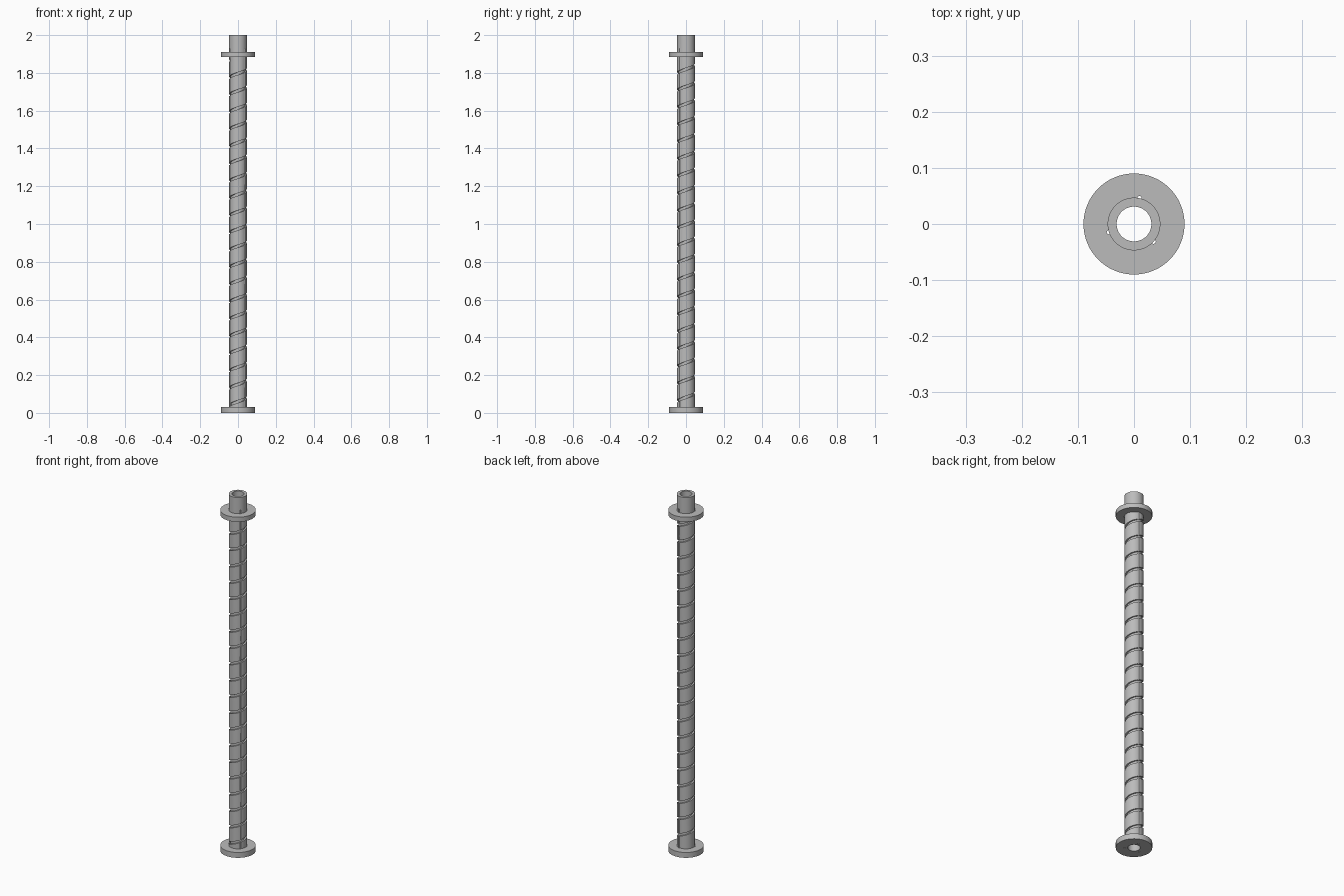
import bpy, bmesh, math

cube = bpy.data.objects.get("Cube")
if cube:
    bpy.data.objects.remove(cube, do_unlink=True)

BORE, SHAFT, FLANGE = 0.031, 0.047, 0.09
PITCH = 0.0914
SIDES = 64

steel = bpy.data.materials.new("grey steel")
steel.use_nodes = True
steel.diffuse_color = (0.5, 0.5, 0.5, 1)
steel.node_tree.nodes["Principled BSDF"].inputs["Base Color"].default_value = (0.5, 0.5, 0.5, 1)


def swept(name, rings, closed):
    """Skin a list of equal point loops into a solid object."""
    bm = bmesh.new()
    loops = [[bm.verts.new(p) for p in ring] for ring in rings]
    pairs = list(zip(loops, loops[1:]))
    if closed:
        pairs.append((loops[-1], loops[0]))
    else:
        bm.faces.new(loops[0])
        bm.faces.new(loops[-1])
    for a, b in pairs:
        for i in range(len(a)):
            j = (i + 1) % len(a)
            bm.faces.new((a[i], a[j], b[j], b[i]))
    bmesh.ops.recalc_face_normals(bm, faces=bm.faces)
    mesh = bpy.data.meshes.new(name)
    bm.to_mesh(mesh)
    bm.free()
    mesh.materials.append(steel)
    obj = bpy.data.objects.new(name, mesh)
    bpy.context.collection.objects.link(obj)
    return obj


def section(angle, profile):
    return [(r * math.cos(angle), r * math.sin(angle), z) for r, z in profile]


def ring(name, inner, outer, low, high):
    profile = [(inner, low), (outer, low), (outer, high), (inner, high)]
    return swept(name, [section(math.tau * i / SIDES, profile) for i in range(SIDES)], True)


def cut(obj, cutter):
    mod = obj.modifiers.new("cut", 'BOOLEAN')
    mod.operation = 'DIFFERENCE'
    mod.solver = 'EXACT'
    mod.object = cutter
    bpy.context.view_layer.objects.active = obj
    bpy.ops.object.modifier_apply(modifier=mod.name)


# Hollow shaft and its two collars
shaft = ring("hollow_shaft", BORE, SHAFT, 0, 2)
base = ring("base_flange", SHAFT, FLANGE, 0, 0.03)
collar = ring("upper_flange", SHAFT, FLANGE, 1.884, 1.91)

# Right-handed spiral groove, ending just past the +x side
rings = []
start, end, steps = -math.pi * 0.9, 19.54 * math.tau, 640
for i in range(steps + 1):
    a = start + (end - start) * i / steps
    z = 0.0828 + PITCH * a / math.tau
    if z < 0.042:
        continue
    half = 0.007
    rings.append(section(a - 0.0, [(0.039, z - half), (0.054, z - half),
                                   (0.054, z + half), (0.039, z + half)]))
spiral = swept("spiral_cutter", rings, False)
cut(shaft, spiral)

# Three fine keyways running along the shaft and through the flanges
cutters = [spiral]
for degrees in (78, 198, 318):
    a = math.radians(degrees)
    cx, cy = SHAFT * math.cos(a), SHAFT * math.sin(a)
    loops = [[(cx + 0.004 * math.cos(math.tau * k / 12),
               cy + 0.004 * math.sin(math.tau * k / 12), z) for k in range(12)]
             for z in (-0.02, 1.93)]
    key = swept("keyway_cutter", loops, False)
    cutters.append(key)
    for part in (shaft, base, collar):
        cut(part, key)

for c in cutters:
    bpy.data.objects.remove(c, do_unlink=True)

# Smooth round walls with crisp edges
bpy.ops.object.select_all(action='DESELECT')
for part in (shaft, base, collar):
    part.select_set(True)
bpy.context.view_layer.objects.active = shaft
bpy.ops.object.shade_smooth_by_angle(angle=math.radians(30))
